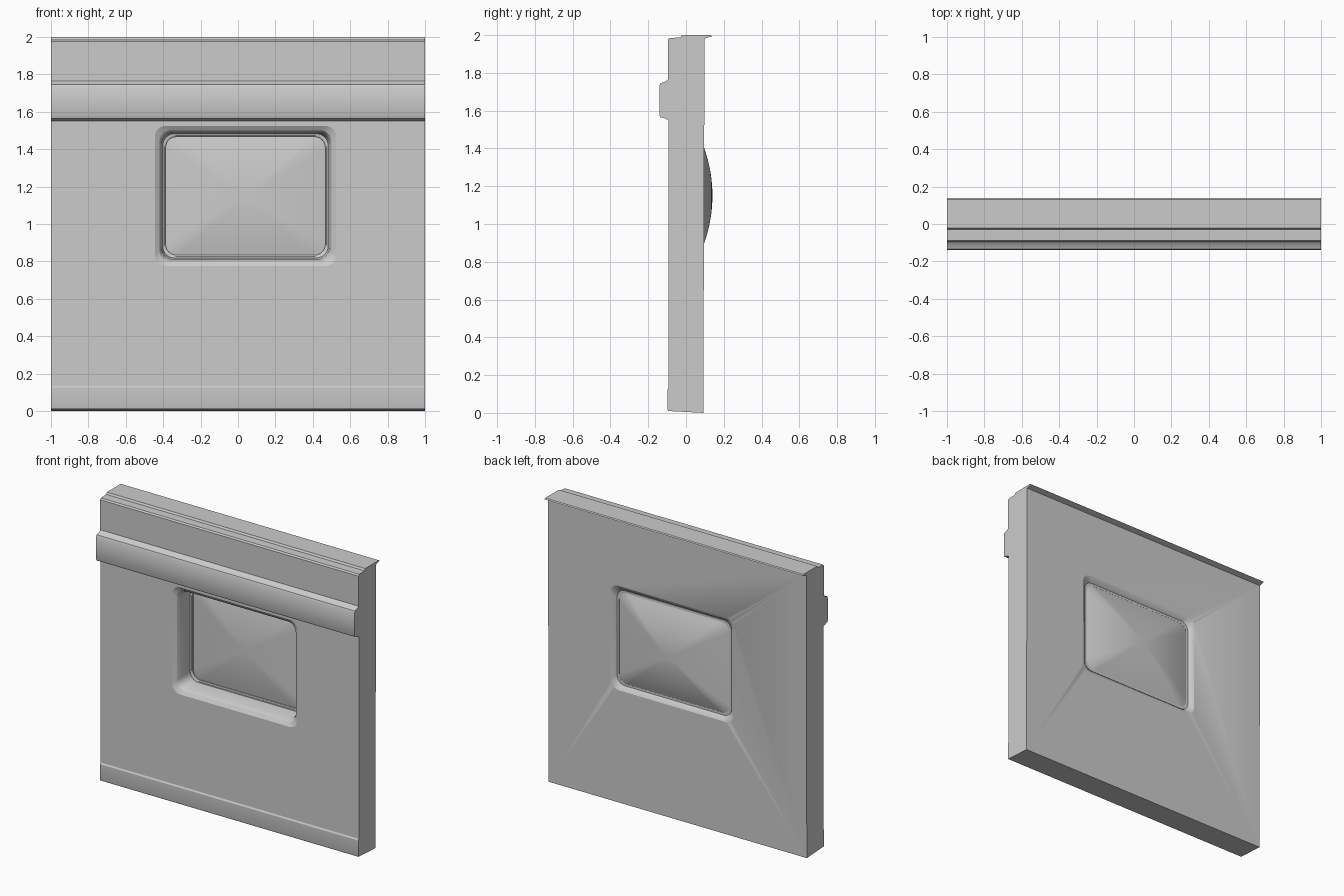
import bpy
import bmesh
import math

cube = bpy.data.objects.get("Cube")
if cube:
    bpy.data.objects.remove(cube, do_unlink=True)


def finish(name, bm, angle=35):
    bmesh.ops.remove_doubles(bm, verts=bm.verts, dist=1e-6)
    bmesh.ops.recalc_face_normals(bm, faces=bm.faces)
    mesh = bpy.data.meshes.new(name)
    bm.to_mesh(mesh)
    bm.free()
    obj = bpy.data.objects.new(name, mesh)
    bpy.context.collection.objects.link(obj)
    smooth(obj, angle)
    return obj


def smooth(obj, angle):
    bpy.ops.object.select_all(action='DESELECT')
    obj.select_set(True)
    bpy.context.view_layer.objects.active = obj
    bpy.ops.object.shade_smooth_by_angle(angle=math.radians(angle))


def rounded_rect(y, grow, radius=0.06, scale=1.0, steps=8):
    """Ring of points around the window centre at depth y."""
    cx, cz = 0.04, 1.15
    hx, hz = 0.43 + grow, 0.32 + grow
    ring = []
    for i, (sx, sz) in enumerate(((1, 1), (-1, 1), (-1, -1), (1, -1))):
        for k in range(steps + 1):
            a = math.pi / 2 * (i + k / steps)
            x = sx * (hx - radius) + radius * math.cos(a)
            z = sz * (hz - radius) + radius * math.sin(a)
            ring.append((cx + x * scale, y, cz + z * scale))
    return ring


def loft(name, rings, closed=False, angle=35):
    bm = bmesh.new()
    loops = [[bm.verts.new(p) for p in ring] for ring in rings]
    pairs = list(zip(loops, loops[1:]))
    if closed:
        pairs.append((loops[-1], loops[0]))
    else:
        bm.faces.new(loops[0])
        bm.faces.new(loops[-1])
    for a, b in pairs:
        for i in range(len(a)):
            j = (i + 1) % len(a)
            bm.faces.new((a[i], a[j], b[j], b[i]))
    return finish(name, bm, angle)


# Wall panel: side profile (y, z) with skirting, rail and top lip
profile = [
    (0.092, 0.0), (-0.095, 0.01), (-0.098, 0.02), (-0.098, 0.125),
    (-0.092, 0.135), (-0.092, 1.55), (-0.115, 1.56), (-0.135, 1.565),
    (-0.14, 1.575), (-0.14, 1.735), (-0.135, 1.745), (-0.105, 1.755),
    (-0.096, 1.765), (-0.096, 1.975), (-0.088, 1.985), (-0.03, 1.987),
    (-0.022, 2.0), (0.13, 2.0), (0.138, 1.994), (0.098, 1.982),
]
bm = bmesh.new()
face = bm.faces.new([bm.verts.new((-1, y, z)) for y, z in profile])
ext = bmesh.ops.extrude_face_region(bm, geom=[face])
for v in ext["geom"]:
    if isinstance(v, bmesh.types.BMVert):
        v.co.x = 1
wall = finish("wall_panel", bm)

# Window opening with splayed reveals front and back
cutter = loft("window_cutter", [
    rounded_rect(y, grow) for y, grow in
    ((-0.2, 0.055), (-0.092, 0.055), (-0.075, 0.03), (-0.05, 0.018),
     (0.065, 0.01), (0.08, 0.02), (0.098, 0.05), (0.2, 0.05))])
cutter.hide_render = True
cut = wall.modifiers.new("window_opening", 'BOOLEAN')
cut.operation = 'DIFFERENCE'
cut.solver = 'EXACT'
cut.object = cutter
bpy.context.view_layer.objects.active = wall
bpy.ops.object.modifier_apply(modifier=cut.name)
bpy.data.objects.remove(cutter, do_unlink=True)
smooth(wall, 30)

# Slim gasket around the pane
loft("window_gasket", [
    rounded_rect(y, grow) for y, grow in
    ((0.045, 0.013), (0.045, 0.003), (0.05, -0.003),
     (0.072, -0.003), (0.072, 0.013))], closed=True)

# Bulged pane, domed on both sides
levels = [i / 10 for i in range(1, 11)]
front = [rounded_rect(0.06 - 0.035 * (1 - t * t), 0, scale=t) for t in levels]
back = [rounded_rect(0.07 + 0.07 * (1 - t * t), 0, scale=t)
        for t in reversed(levels)]
loft("window_pane", front + back, angle=50)
